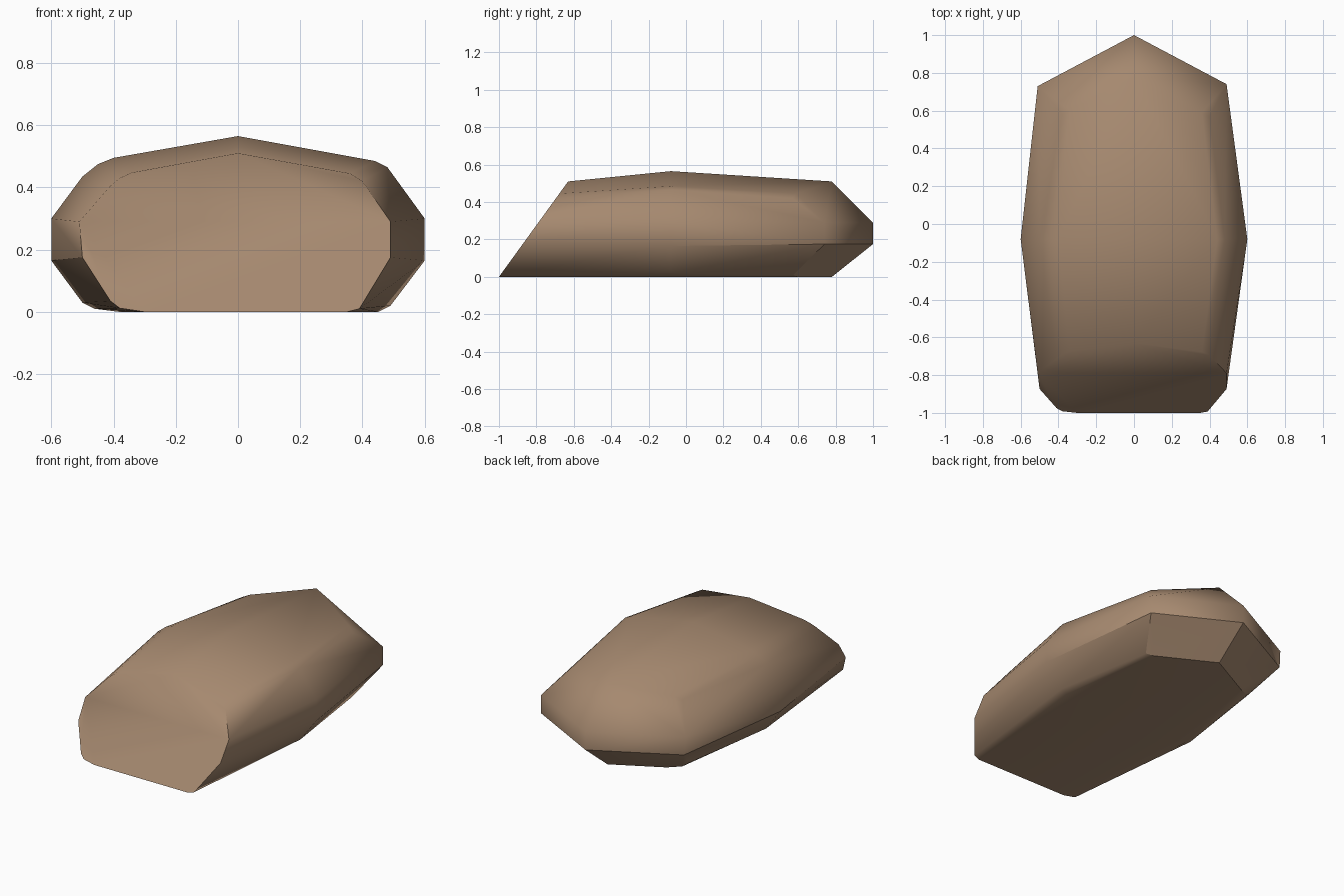
import bpy, bmesh, math

if "Cube" in bpy.data.objects:
    bpy.data.objects.remove(bpy.data.objects["Cube"])

# Single stone colour
brown = bpy.data.materials.new("stone brown")
brown.diffuse_color = (0.38, 0.25, 0.16, 1)
brown.use_nodes = True
brown.node_tree.nodes["Principled BSDF"].inputs["Base Color"].default_value = brown.diffuse_color

# Cross-sections (x, z): the widest one in the middle, a narrower one for both ends
middle = [(0, .565), (.44, .485), (.48, .465), (.6, .3), (.6, .165), (.49, .02), (.45, 0),
          (-.38, 0), (-.46, .01), (-.5, .03), (-.6, .165), (-.6, .3),
          (-.5, .435), (-.45, .475), (-.4, .495)]
end = [(0, .51), (.36, .445), (.4, .42), (.49, .29), (.49, .175), (.39, .01), (.35, 0),
       (-.3, 0), (-.38, .012), (-.41, .035), (-.5, .175), (-.51, .29),
       (-.41, .405), (-.38, .43), (-.34, .448)]


def back_y(x, z):
    """Pointed back: a wedge towards y = 1, bevelled at top and bottom."""
    return 1 - 0.53 * abs(x) - (0 if 0.1 < z < 0.35 else 0.22)


points = [(x, -0.08, z) for x, z in middle]
points += [(x, -1 + 0.725 * z, z) for x, z in end]          # sloped front face
points += [(x, back_y(x, z), z) for x, z in end]            # back wedge
points += [(0, 1, .29), (0, 1, .175), (0, .78, 0)]          # back tip

# Wrap the sections in a convex skin
bm = bmesh.new()
for p in points:
    bm.verts.new(p)
hull = bmesh.ops.convex_hull(bm, input=bm.verts)
loose = [v for v in bm.verts if not v.link_faces]
bmesh.ops.delete(bm, geom=loose, context='VERTS')
bmesh.ops.dissolve_limit(bm, angle_limit=math.radians(1), verts=bm.verts, edges=bm.edges)
bmesh.ops.recalc_face_normals(bm, faces=bm.faces)

# Soft upper shading, crisp lower creases
for f in bm.faces:
    f.smooth = True
for e in bm.edges:
    a = e.calc_face_angle(0)
    low = all(v.co.z < 0.2 for v in e.verts)
    e.smooth = not (a > math.radians(60) or (low and a > math.radians(28)))

mesh = bpy.data.meshes.new("stone")
bm.to_mesh(mesh)
bm.free()
mesh.materials.append(brown)
stone = bpy.data.objects.new("stone", mesh)
bpy.context.collection.objects.link(stone)
